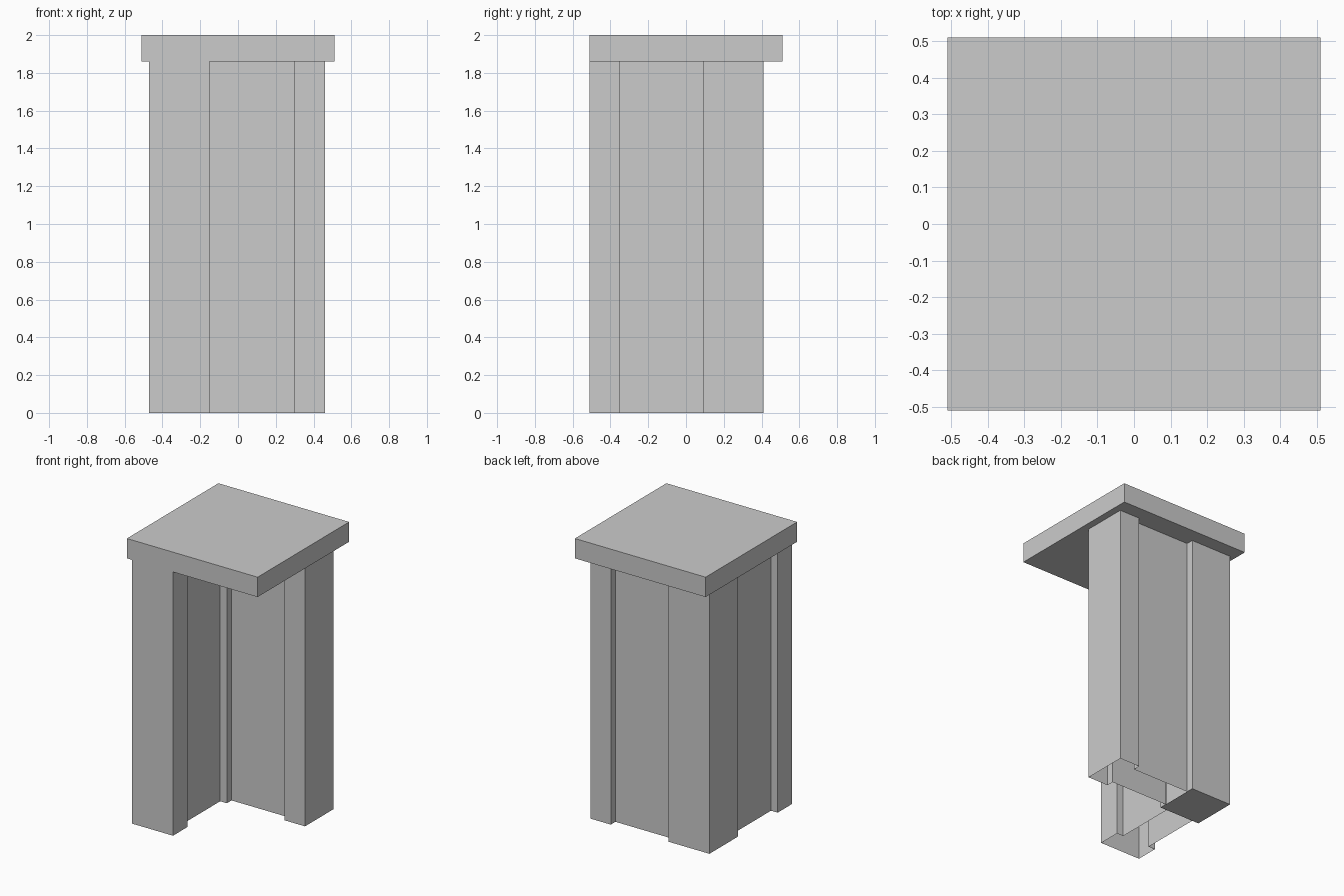
import bpy
import bmesh

cube = bpy.data.objects.get("Cube")
if cube:
    bpy.data.objects.remove(cube, do_unlink=True)

GREY = (0.6, 0.6, 0.6, 1)
grey = bpy.data.materials.new("light_grey")
grey.use_nodes = True
grey.diffuse_color = GREY
grey.node_tree.nodes["Principled BSDF"].inputs["Base Color"].default_value = GREY

SLAB_BOTTOM, TOP = 1.86, 2.0


def finish(name, bm):
    mesh = bpy.data.meshes.new(name)
    bm.normal_update()
    bm.to_mesh(mesh)
    bm.free()
    mesh.materials.append(grey)
    obj = bpy.data.objects.new(name, mesh)
    bpy.context.collection.objects.link(obj)
    return obj


def prism(name, outline, z0, z1, bottom=True, top=True, open_edges=()):
    """Upright prism over a counter-clockwise outline; listed sides stay open."""
    bm = bmesh.new()
    low = [bm.verts.new((x, y, z0)) for x, y in outline]
    high = [bm.verts.new((x, y, z1)) for x, y in outline]
    n = len(outline)
    for i in range(n):
        j = (i + 1) % n
        if i not in open_edges:
            bm.faces.new((low[i], low[j], high[j], high[i]))
    if bottom:
        bm.faces.new(low[::-1])
    if top:
        bm.faces.new(high)
    return finish(name, bm)


def rect(x0, x1, y0, y1):
    return [(x0, y0), (x1, y0), (x1, y1), (x0, y1)]


# Square slab on top
prism("top_slab", rect(-0.51, 0.51, -0.51, 0.51), SLAB_BOTTOM, TOP)

# Hollow L-shaped shell: corner post, two recessed walls, two half-width end posts
X0, X1, X2, X3 = -0.47, -0.15, 0.30, 0.46
Y0, Y1, Y2, Y3 = -0.51, -0.35, 0.09, 0.41
R = 0.052  # wall recess
shell = [
    (X0, Y0), (X1, Y0), (X1, Y1), (X1 - R, Y1),          # front end post
    (X1 - R, Y2), (X1, Y2), (X1, Y2 + R),                # inner corner
    (X2, Y2 + R), (X2, Y2), (X3, Y2), (X3, Y3), (X2, Y3),  # right end post
    (X2, Y3 - R), (X1, Y3 - R), (X1, Y3),                # back wall
    (X0, Y3), (X0, Y2), (X0 + R, Y2),                    # corner post
    (X0 + R, Y1), (X0, Y1),                              # left wall
]
prism("posts_and_walls", shell, 0, SLAB_BOTTOM, bottom=False, top=False)

# Closed underside of the corner post
bm = bmesh.new()
bm.faces.new([bm.verts.new((x, y, 0)) for x, y in rect(X0, X1, Y2, Y3)][::-1])
finish("corner_post_base", bm)
